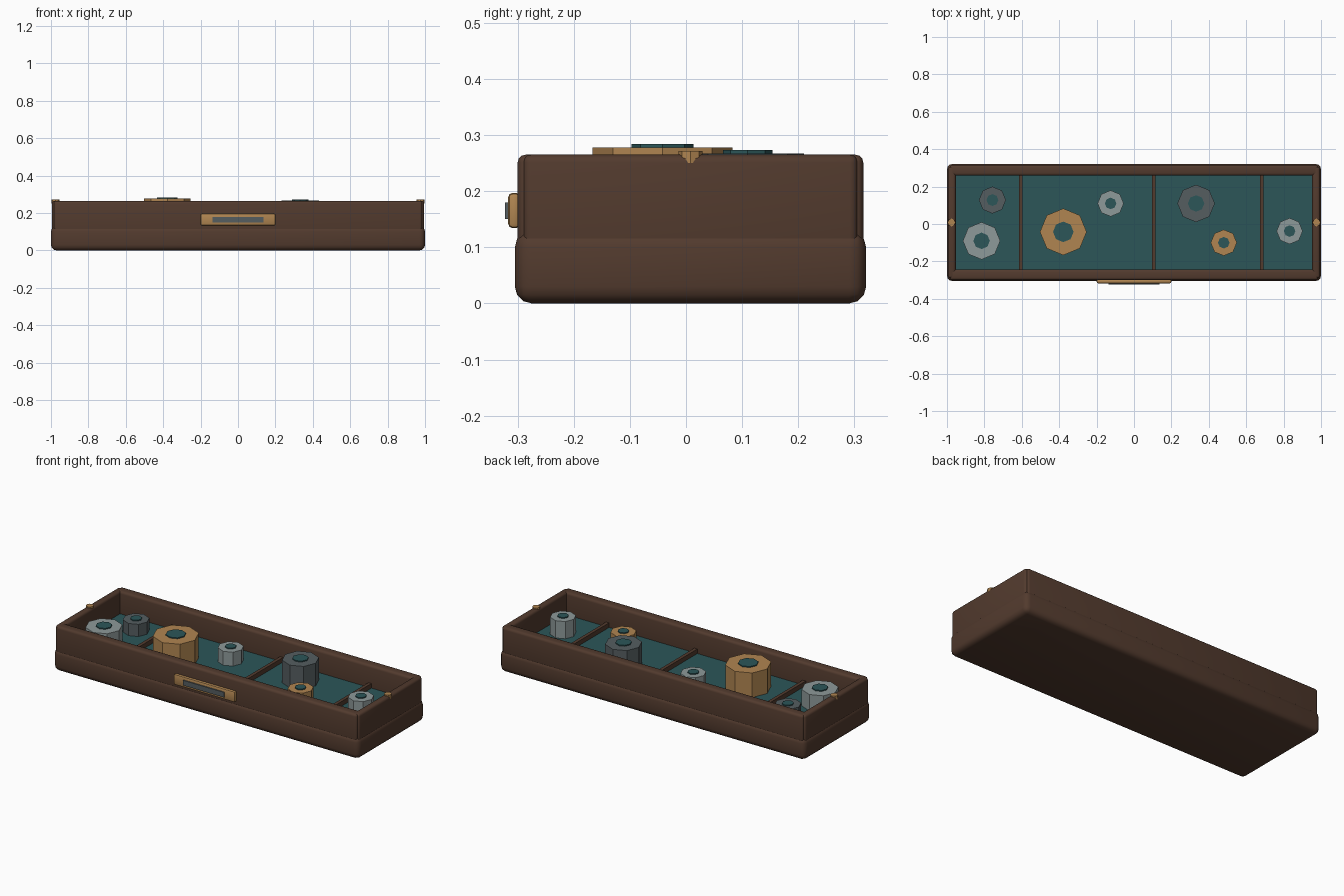
import bpy
import math

if "Cube" in bpy.data.objects:
    bpy.data.objects.remove(bpy.data.objects["Cube"])


def material(name, r, g, b):
    m = bpy.data.materials.new(name)
    m.use_nodes = True
    m.diffuse_color = (r, g, b, 1)
    m.node_tree.nodes["Principled BSDF"].inputs["Base Color"].default_value = (r, g, b, 1)
    return m


wood = material("dark wood", 0.085, 0.043, 0.027)
felt = material("teal felt", 0.025, 0.092, 0.098)
brass = material("brass", 0.434, 0.235, 0.082)
silver = material("pale steel", 0.27, 0.32, 0.32)
iron = material("dark iron", 0.09, 0.11, 0.118)

MID_Y = 0.008  # depth centre of the case


def box(name, x, y, z, mat, bevel=0.0, segments=3):
    """Box from (min, max) ranges, with an optional rounded edge."""
    bpy.ops.mesh.primitive_cube_add(size=1, location=[sum(r) / 2 for r in (x, y, z)])
    ob = bpy.context.object
    ob.name = name
    ob.scale = [r[1] - r[0] for r in (x, y, z)]
    bpy.ops.object.transform_apply(location=False, rotation=False, scale=True)
    ob.data.materials.append(mat)
    if bevel:
        mod = ob.modifiers.new("rounding", "BEVEL")
        mod.width = bevel
        mod.segments = segments
        bpy.ops.object.modifier_apply(modifier=mod.name)
        bpy.ops.object.shade_smooth_by_angle(angle=math.radians(40))
    return ob


def prism(name, x, y, z, radius, mat):
    """Upright eight-sided prism with corners on the axes."""
    bpy.ops.mesh.primitive_cylinder_add(
        vertices=8, radius=radius, depth=z[1] - z[0], location=(x, y, sum(z) / 2))
    ob = bpy.context.object
    ob.name = name
    ob.data.materials.append(mat)
    return ob


# Case: solid base, felt floor and four walls
box("base", (-1, 1), (MID_Y - 0.313, MID_Y + 0.313), (0, 0.13), wood, 0.03)
box("felt_floor", (-0.96, 0.96), (-0.25, 0.27), (0.1, 0.133), felt)
for side, label in ((-1, "front"), (1, "back")):
    ys = sorted((MID_Y + side * 0.308, MID_Y + side * 0.25))
    box(label + "_wall", (-0.985, 0.985), ys, (0.06, 0.265), wood, 0.014)
for side, label in ((-1, "right"), (1, "left")):
    xs = sorted((side * 0.995, side * 0.953))
    box(label + "_wall", xs, (MID_Y - 0.298, MID_Y + 0.298), (0.06, 0.265), wood, 0.014)
    prism(label + "_pin", side * 0.976, MID_Y, (0.25, 0.272), 0.021, brass)

# Compartment dividers
for i, x in enumerate((-0.605, 0.105, 0.683)):
    box(f"divider_{i + 1}", (x - 0.01, x + 0.01), (-0.25, 0.27), (0.11, 0.16), wood)

# Front label holder
box("label_plate", (-0.2, 0.2), (-0.317, -0.295), (0.134, 0.197), brass, 0.008, 2)
box("label_insert", (-0.135, 0.135), (-0.323, -0.31), (0.15, 0.18), iron)

# Octagonal pieces with felt caps: x, y, radius, top height, colour
pieces = (
    (-0.815, -0.09, 0.1, 0.23, silver),
    (-0.757, 0.128, 0.072, 0.205, iron),
    (-0.378, -0.042, 0.125, 0.278, brass),
    (-0.125, 0.11, 0.07, 0.215, silver),
    (0.332, 0.11, 0.1, 0.267, iron),
    (0.48, -0.1, 0.07, 0.215, brass),
    (0.832, -0.038, 0.07, 0.235, silver),
)
for i, (x, y, radius, top, mat) in enumerate(pieces):
    prism(f"piece_{i + 1}", x, y, (0.12, top), radius, mat)
    prism(f"piece_cap_{i + 1}", x, y, (top - 0.01, top + 0.006), radius * 0.44, felt)
